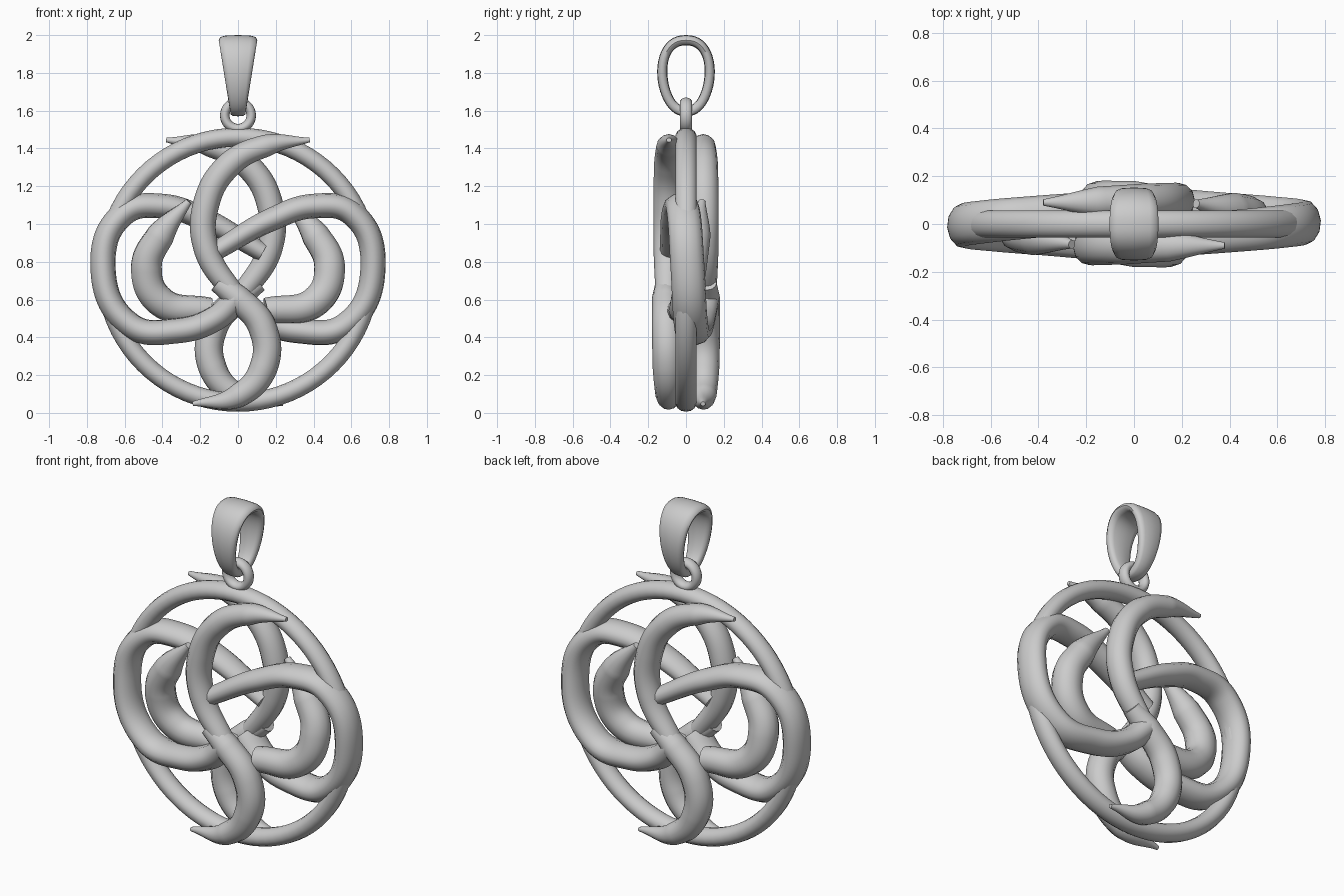
import bpy, bmesh, math

if "Cube" in bpy.data.objects:
    bpy.data.objects.remove(bpy.data.objects["Cube"])

def finish(o):
    bpy.ops.object.select_all(action='DESELECT')
    o.select_set(True)
    bpy.context.view_layer.objects.active = o
    if o.type == 'CURVE':
        bpy.ops.object.convert(target='MESH')
    bpy.ops.object.shade_smooth_by_angle(angle=math.radians(50))

def strand(name, path, depth, radii, thick, side):
    """Tapered tube along (x, z) points; depth runs start to end, radii are start, middle, end."""
    cu = bpy.data.curves.new(name, 'CURVE')
    cu.dimensions = '3D'
    cu.bevel_depth = 1.0
    cu.bevel_resolution = 4
    cu.use_fill_caps = True
    cu.resolution_u = 14
    sp = cu.splines.new('BEZIER')
    n = len(path) - 1
    sp.bezier_points.add(n)
    r0, r, r1 = radii
    for i, (b, (x, z)) in enumerate(zip(sp.bezier_points, path)):
        t = i / n
        swell = math.sin(math.pi * t) ** 0.4 if 0 < t < 1 else 0
        end = r0 if t < 0.5 else r1
        y = depth[0] + (depth[1] - depth[0]) * t
        b.co = (side * x, side * y / thick, z)
        b.radius = end + (r - end) * swell
        b.handle_left_type = b.handle_right_type = 'AUTO'
    o = bpy.data.objects.new(name, cu)
    o.scale.y = thick
    bpy.context.collection.objects.link(o)
    finish(o)

def torus(name, z, major, minor, sy):
    bpy.ops.mesh.primitive_torus_add(location=(0, 0, z), rotation=(math.pi / 2, 0, 0),
        major_radius=major, minor_radius=minor, major_segments=80, minor_segments=14)
    o = bpy.context.object
    o.name = name
    o.scale.z = sy
    finish(o)

# Outer ring and small link
torus("outer_ring", 0.758, 0.702, 0.05, 1.15)
torus("hanging_link", 1.575, 0.07, 0.025, 1.3)

# Knot strands: each has a twin turned half way round the vertical axis
knot = [
    ("upper_strand", [(.38, 1.445), (.15, 1.415), (-.05, 1.31), (-.17, 1.1), (-.165, .86), (.0, .6)],
     (-.09, -.1), (.012, .07, .055), 1.1),
    ("lower_strand", [(-.11, .69), (0, .605), (.13, .45), (.135, .24), (0, .09), (-.24, .048)],
     (-.11, -.09), (.05, .076, .012), 1.05),
    ("side_loop", [(-.13, .85), (.18, 1.025), (.4, 1.095), (.605, 1.055), (.715, .78), (.57, .465),
                   (.32, .435), (.12, .5), (0, .61)],
     (-.07, .085), (.05, .067, .07), 1.35),
    ("inner_crescent", [(-.26, 1.12), (-.41, .94), (-.485, .77), (-.41, .59), (-.15, .54)],
     (-.085, .03), (.018, .084, .07), 1.0),
]
for name, path, depth, radii, thick in knot:
    strand(name + "_front", path, depth, radii, thick, 1)
    strand(name + "_back", path, depth, radii, thick, -1)

# Bail: oval band, wide at the top and narrow at the bottom
def power(v, e):
    return math.copysign(abs(v) ** e, v)

bm = bmesh.new()
N, M = 48, 12
rings = []
for i in range(N):
    t = 2 * math.pi * i / N
    c, s = math.cos(t), math.sin(t)
    cy = 0.125 * power(s, 0.85) * (1 + 0.1 * c)
    cz = 1.785 + 0.188 * c
    half = 0.072 + 0.03 * c
    row = []
    for j in range(M):
        a = 2 * math.pi * j / M
        v = power(math.sin(a), 0.7) * 0.027
        row.append(bm.verts.new((power(math.cos(a), 0.6) * half, cy + v * s, cz + v * c)))
    rings.append(row)
for i in range(N):
    p, q = rings[i], rings[(i + 1) % N]
    for j in range(M):
        k = (j + 1) % M
        bm.faces.new((p[j], p[k], q[k], q[j]))
bmesh.ops.recalc_face_normals(bm, faces=bm.faces)
me = bpy.data.meshes.new("bail")
bm.to_mesh(me)
bm.free()
bail = bpy.data.objects.new("bail", me)
bpy.context.collection.objects.link(bail)
finish(bail)
